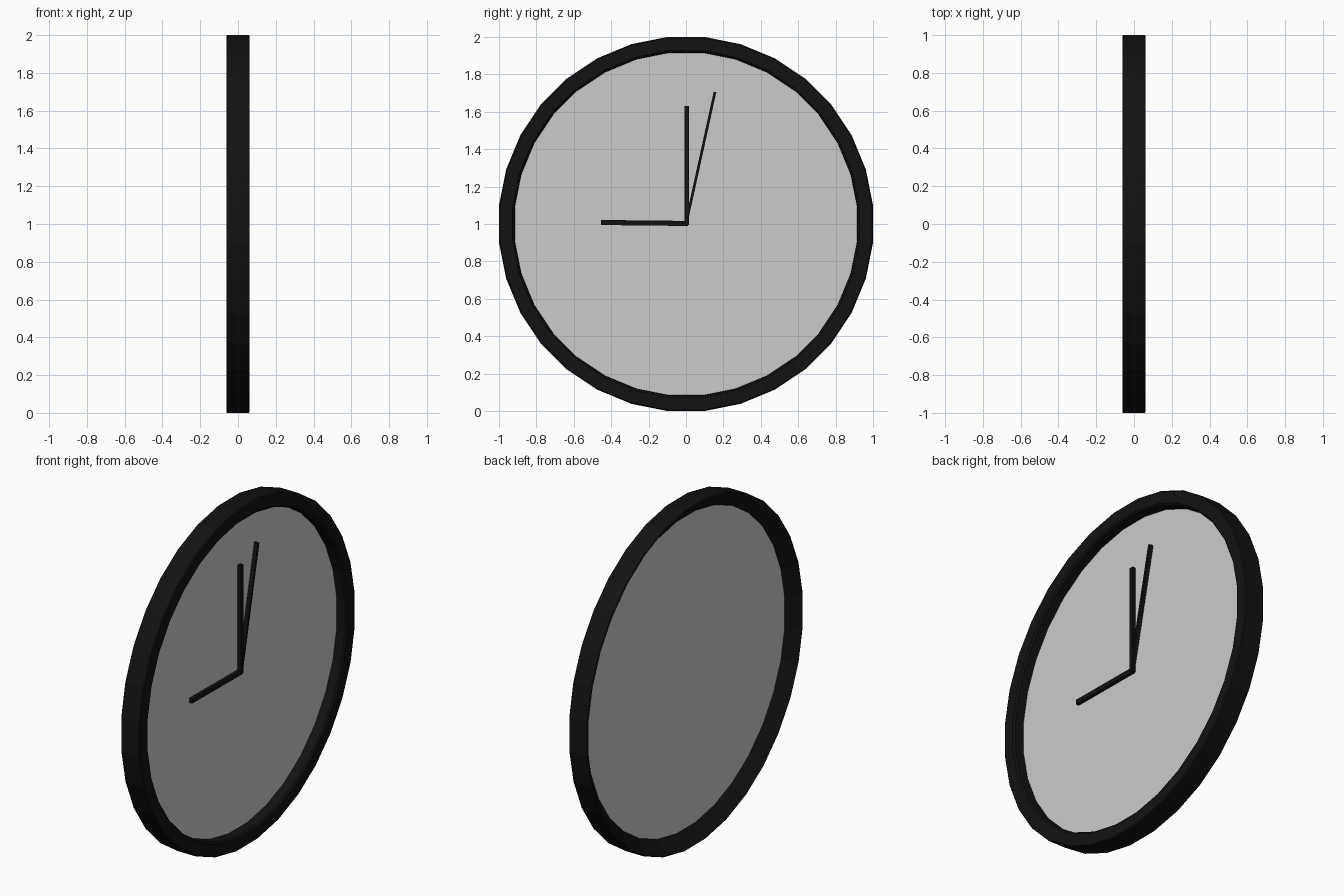
import bpy, math

if "Cube" in bpy.data.objects:
    bpy.data.objects.remove(bpy.data.objects["Cube"])

SIDES = 32
CZ = 1.0
K = 1 / math.cos(math.pi / SIDES)   # flats, not corners, touch the stated radius

black = bpy.data.materials.new("black")
black.diffuse_color = (0.006, 0.006, 0.006, 1)
black.use_nodes = True
black.node_tree.nodes["Principled BSDF"].inputs["Base Color"].default_value = black.diffuse_color


def make(name, verts, faces, mat=None):
    me = bpy.data.meshes.new(name)
    me.from_pydata(verts, [], faces)
    me.update()
    ob = bpy.data.objects.new(name, me)
    bpy.context.collection.objects.link(ob)
    if mat:
        me.materials.append(mat)
    return ob


def ring(x, r):
    pts = []
    for i in range(SIDES):
        a = 2 * math.pi * (i + 0.5) / SIDES
        pts.append((x, r * K * math.cos(a), CZ + r * K * math.sin(a)))
    return pts


# rim: (x, radius) section turned about the clock axis, back sloping in to the dial
section = [(0, 0.915), (0.052, 0.917), (0.062, 0.927), (0.062, 0.994),
           (0.057, 1.0), (-0.057, 1.0), (-0.062, 0.994)]
n = len(section)
verts = [p for x, r in section for p in ring(x, r)]
faces = []
for j in range(n):
    k = (j + 1) % n
    for i in range(SIDES):
        m = (i + 1) % SIDES
        faces.append((j * SIDES + i, k * SIDES + i, k * SIDES + m, j * SIDES + m))
make("rim", verts, faces, black)

# dial: flat plate in the middle of the rim
make("dial", ring(0, 0.917), [tuple(range(SIDES))])


# hands: thin bars from start to end in the y-z plane
def hand(name, start, end, width, x0, x1):
    dy, dz = end[0] - start[0], end[1] - start[1]
    s = width / 2 / math.hypot(dy, dz)
    ny, nz = -dz * s, dy * s
    outline = [(start[0] - ny, start[1] - nz), (end[0] - ny, end[1] - nz),
               (end[0] + ny, end[1] + nz), (start[0] + ny, start[1] + nz)]
    v = [(x, y, z) for x in (x0, x1) for y, z in outline]
    f = [(3, 2, 1, 0), (4, 5, 6, 7)]
    f += [(i, (i + 1) % 4, (i + 1) % 4 + 4, i + 4) for i in range(4)]
    make(name, v, f, black)


hand("hour_hand", (0.01, 1.003), (-0.455, 1.008), 0.027, 0.002, 0.022)
hand("minute_hand", (0.004, 0.995), (0.004, 1.632), 0.023, 0.002, 0.024)
hand("second_hand", (0.0, 1.0), (0.155, 1.706), 0.014, 0.002, 0.026)
